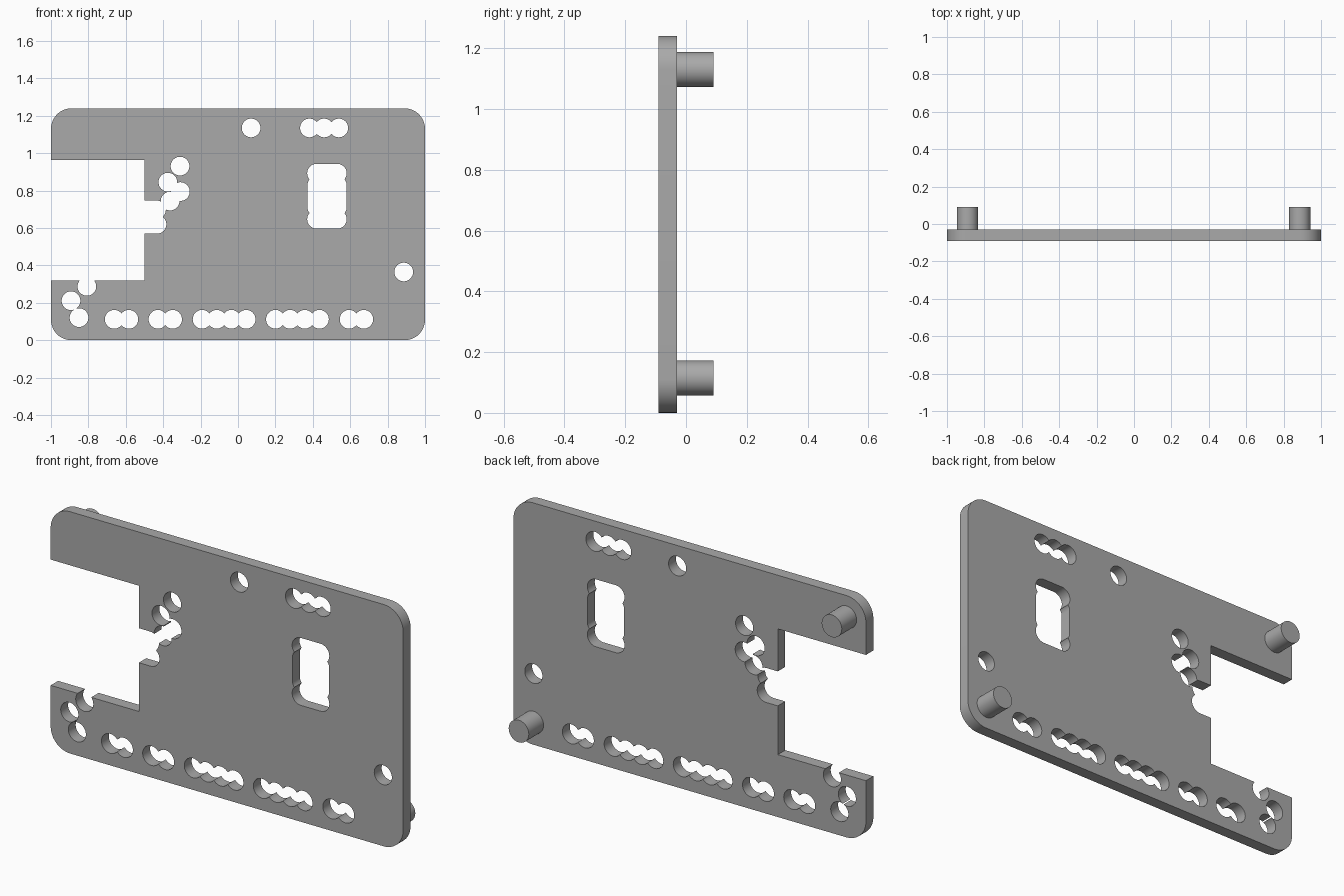
import bpy, bmesh
from math import cos, sin, pi, radians

if "Cube" in bpy.data.objects:
    bpy.data.objects.remove(bpy.data.objects["Cube"], do_unlink=True)

FRONT, BACK, PEG_END = -0.09, -0.03, 0.09
HOLE_R = 0.05

grey = bpy.data.materials.new("plain_grey")
grey.use_nodes = True
colour = (0.4, 0.4, 0.4, 1)
grey.diffuse_color = colour
grey.node_tree.nodes["Principled BSDF"].inputs["Base Color"].default_value = colour


def rounded_rect(x0, x1, z0, z1, r, steps=12):
    """Counter-clockwise outline in x, z with rounded corners."""
    corners = [(x1 - r, z1 - r), (x0 + r, z1 - r), (x0 + r, z0 + r), (x1 - r, z0 + r)]
    return [(cx + r * cos((q + i / steps) * pi / 2), cz + r * sin((q + i / steps) * pi / 2))
            for q, (cx, cz) in enumerate(corners) for i in range(steps + 1)]


def circle(x, z, r=HOLE_R, n=48):
    return [(x + r * cos(2 * pi * i / n), z + r * sin(2 * pi * i / n)) for i in range(n)]


def box(x0, x1, z0, z1):
    return [(x0, z0), (x1, z0), (x1, z1), (x0, z1)]


def prism(name, outline, y0, y1):
    """Extrude an x, z outline from y0 to y1."""
    bm = bmesh.new()
    face = bm.faces.new([bm.verts.new((x, y0, z)) for x, z in outline])
    top = bmesh.ops.extrude_face_region(bm, geom=[face])["geom"]
    bmesh.ops.translate(bm, vec=(0, y1 - y0, 0),
                        verts=[g for g in top if isinstance(g, bmesh.types.BMVert)])
    bmesh.ops.recalc_face_normals(bm, faces=bm.faces)
    mesh = bpy.data.meshes.new(name)
    bm.to_mesh(mesh)
    bm.free()
    mesh.materials.append(grey)
    obj = bpy.data.objects.new(name, mesh)
    bpy.context.scene.collection.objects.link(obj)
    return obj


# Plate with rounded corners
plate = prism("plate", rounded_rect(-1, 1, 0, 1.24, 0.11), FRONT, BACK)

# Side notch with its small inner recess
cuts = [box(-1.2, -0.5, 0.32, 0.965), box(-0.55, -0.433, 0.57, 0.747)]

# Rows of overlapping holes: first x, count, height
for x, count, z in [(-0.662, 2, 0.112), (-0.428, 2, 0.112), (-0.192, 4, 0.112),
                    (0.2, 4, 0.112), (0.594, 2, 0.112), (0.382, 3, 1.135)]:
    cuts += [circle(x + i * 0.0785, z) for i in range(count)]

# Single and clustered holes
cuts += [circle(x, z) for x, z in [
    (0.07, 1.135), (0.886, 0.365), (-0.893, 0.211), (-0.85, 0.121), (-0.808, 0.288),
    (-0.31, 0.931), (-0.375, 0.845), (-0.308, 0.795), (-0.363, 0.744),
    (-0.433, 0.62), (-0.436, 0.697)]]

# Window with lobed corners
cuts += [circle(x, z) for x in (0.42, 0.531) for z in (0.647, 0.893)]
cuts += [box(0.42, 0.531, 0.597, 0.943), rounded_rect(0.372, 0.58, 0.667, 0.873, 0.04)]

# Cut every opening through the plate
cutters = bpy.data.collections.new("cutters")
bpy.context.scene.collection.children.link(cutters)
for i, outline in enumerate(cuts):
    cutter = prism("cutter", outline, FRONT - 0.05, BACK + 0.05)
    bpy.context.scene.collection.objects.unlink(cutter)
    cutters.objects.link(cutter)
    cutter.hide_render = True
mod = plate.modifiers.new("openings", "BOOLEAN")
mod.operation = "DIFFERENCE"
mod.operand_type = "COLLECTION"
mod.collection = cutters
mod.solver = "EXACT"
mod.use_self = True
bpy.context.view_layer.objects.active = plate
plate.select_set(True)
bpy.ops.object.modifier_apply(modifier=mod.name)
for cutter in list(cutters.objects):
    bpy.data.objects.remove(cutter, do_unlink=True)
bpy.data.collections.remove(cutters)

# Locating pegs on the back
pegs = [prism("upper_right_peg", circle(-0.89, 1.13, 0.057), BACK - 0.01, PEG_END),
        prism("lower_left_peg", circle(0.886, 0.115, 0.057), BACK - 0.01, PEG_END)]

for obj in [plate] + pegs:
    obj.select_set(True)
bpy.ops.object.shade_smooth_by_angle(angle=radians(30))
